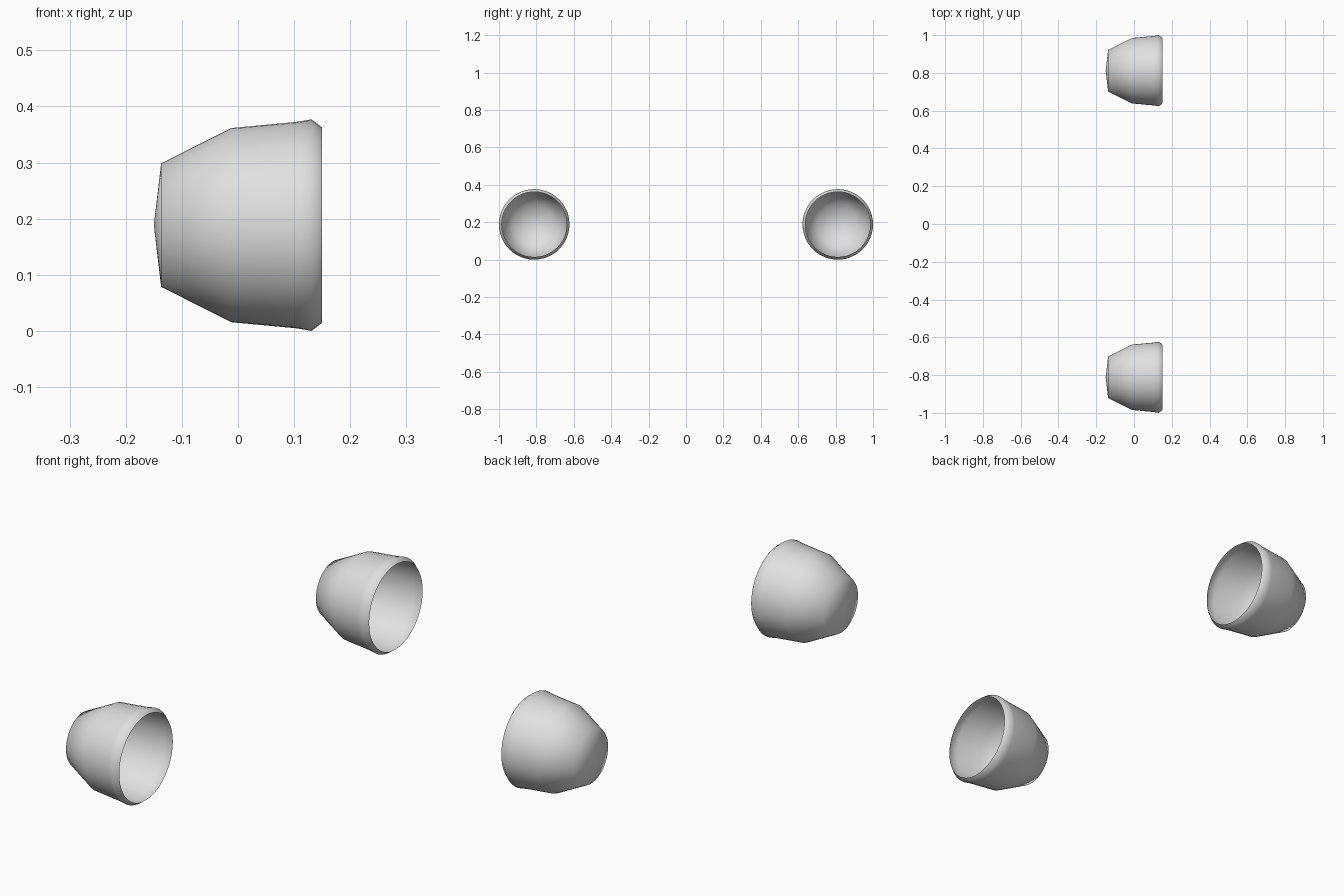
import bpy, bmesh, math

if "Cube" in bpy.data.objects:
    bpy.data.objects.remove(bpy.data.objects["Cube"])

SEGMENTS = 48
RADIUS = 0.1885
Y_OFFSET = 1.0 - RADIUS

# (x, radius) along the cup axis, from the closed tip to the open rim
PROFILE = [(-0.137, 0.110), (-0.012, 0.173), (0.105, 0.184),
           (0.131, RADIUS), (0.15, 0.174)]
TIP_X = -0.15

grey = bpy.data.materials.new("light_grey")
grey.diffuse_color = (0.75, 0.75, 0.75, 1)
grey.use_nodes = True
grey.node_tree.nodes["Principled BSDF"].inputs["Base Color"].default_value = grey.diffuse_color


def make_cup(name, y):
    """Thin open shell revolved around the x axis."""
    bm = bmesh.new()
    rings = []
    for x, r in PROFILE:
        ring = []
        for i in range(SEGMENTS):
            a = 2 * math.pi * i / SEGMENTS
            ring.append(bm.verts.new((x, r * math.cos(a), r * math.sin(a))))
        rings.append(ring)
    tip = bm.verts.new((TIP_X, 0, 0))
    for i in range(SEGMENTS):
        j = (i + 1) % SEGMENTS
        # shallow cone closing the small end
        bm.faces.new((tip, rings[0][j], rings[0][i]))
        # side walls and bevelled rim
        for a, b in zip(rings, rings[1:]):
            bm.faces.new((a[i], a[j], b[j], b[i]))
    for f in bm.faces:
        f.smooth = True
    mesh = bpy.data.meshes.new(name)
    bm.to_mesh(mesh)
    bm.free()
    mesh.materials.append(grey)
    obj = bpy.data.objects.new(name, mesh)
    obj.location = (0, y, RADIUS)
    bpy.context.collection.objects.link(obj)


make_cup("front_cup", -Y_OFFSET)
make_cup("back_cup", Y_OFFSET)
